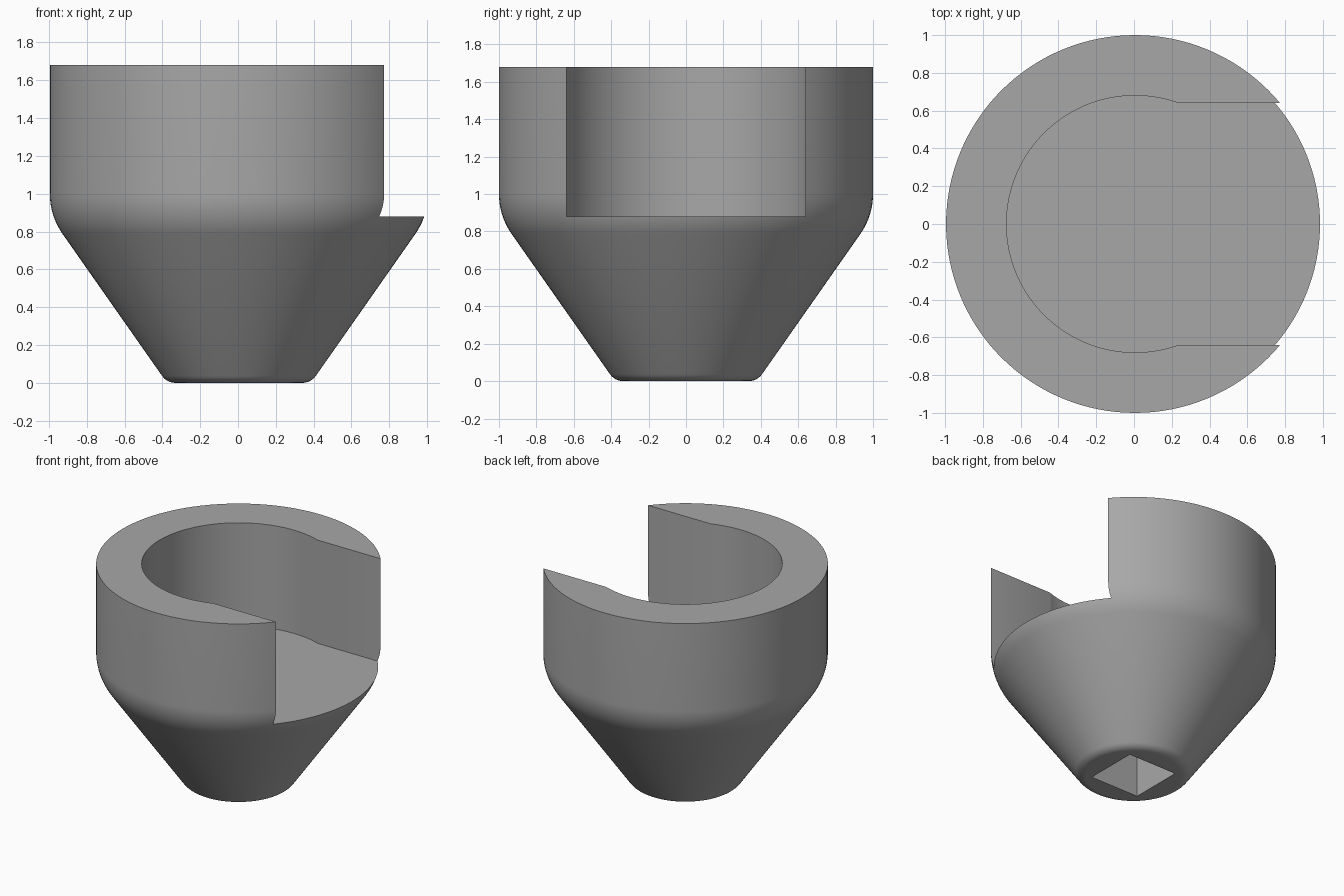
import bpy, bmesh, math
from mathutils import Matrix, Vector

if "Cube" in bpy.data.objects:
    bpy.data.objects.remove(bpy.data.objects["Cube"])

AXIS_X = 0.005          # axis offset that keeps the notched body centred
TOP, FLOOR = 1.68, 0.88
SEGMENTS = 128

grey = bpy.data.materials.new("plain grey")
grey.diffuse_color = (0.39, 0.39, 0.39, 1)
grey.use_nodes = True
grey.node_tree.nodes["Principled BSDF"].inputs["Base Color"].default_value = grey.diffuse_color


def arc(cx, cy, r, start, end, steps):
    """Points on a circular arc, angles in degrees."""
    angles = [math.radians(start + (end - start) * i / steps) for i in range(steps + 1)]
    return [(cx + r * math.cos(a), cy + r * math.sin(a)) for a in angles]


def make_object(name, bm):
    bmesh.ops.recalc_face_normals(bm, faces=bm.faces)
    mesh = bpy.data.meshes.new(name)
    bm.to_mesh(mesh)
    bm.free()
    mesh.materials.append(grey)
    obj = bpy.data.objects.new(name, mesh)
    obj.location.x = AXIS_X
    bpy.context.collection.objects.link(obj)
    return obj


def lathe(name, profile):
    """Closed solid of revolution from (radius, height) points."""
    bm = bmesh.new()
    verts = [bm.verts.new((r, 0, z)) for r, z in profile]
    edges = [bm.edges.new(pair) for pair in zip(verts, verts[1:])]
    bmesh.ops.spin(bm, geom=verts + edges, cent=(0, 0, 0), axis=(0, 0, 1),
                   angle=math.tau, steps=SEGMENTS, use_duplicate=False)
    bmesh.ops.remove_doubles(bm, verts=bm.verts, dist=1e-4)
    bmesh.ops.holes_fill(bm, edges=[e for e in bm.edges if e.is_boundary], sides=0)
    return make_object(name, bm)


def prism(name, outline, z0, z1):
    """Outline in x, y extruded between two heights."""
    bm = bmesh.new()
    face = bm.faces.new([bm.verts.new((x, y, z0)) for x, y in outline])
    top = bmesh.ops.extrude_face_region(bm, geom=[face])["geom"]
    bmesh.ops.translate(bm, vec=(0, 0, z1 - z0),
                        verts=[v for v in top if isinstance(v, bmesh.types.BMVert)])
    return make_object(name, bm)


# Body: flat foot, rounded edge, cone, rounded shoulder, straight wall
profile = (arc(0.336, 0.086, 0.086, -90, -35, 6)
           + arc(0.63, 1.0, 0.37, -35, 0, 10) + [(1.0, TOP)])
body = lathe("cup_body", profile)

# Round pocket opening into a straight slot on the right side
half_slot, pocket_r = 0.64, 0.68
start = math.degrees(math.asin(half_slot / pocket_r))
pocket = prism("pocket_cutter",
               arc(0, 0, pocket_r, start, 360 - start, 88)
               + [(1.5, -half_slot), (1.5, half_slot)], FLOOR, TOP + 0.3)

# Square socket in the foot
h = 0.207
socket = prism("socket_cutter", [(-h, -h), (h, -h), (h, h), (-h, h)], -0.2, 0.5)

bpy.context.view_layer.objects.active = body
body.select_set(True)
for cutter in (pocket, socket):
    mod = body.modifiers.new(cutter.name, 'BOOLEAN')
    mod.operation, mod.solver, mod.object = 'DIFFERENCE', 'EXACT', cutter
    bpy.ops.object.modifier_apply(modifier=mod.name)
    bpy.data.objects.remove(cutter)

bpy.ops.object.shade_smooth_by_angle(angle=math.radians(30))
